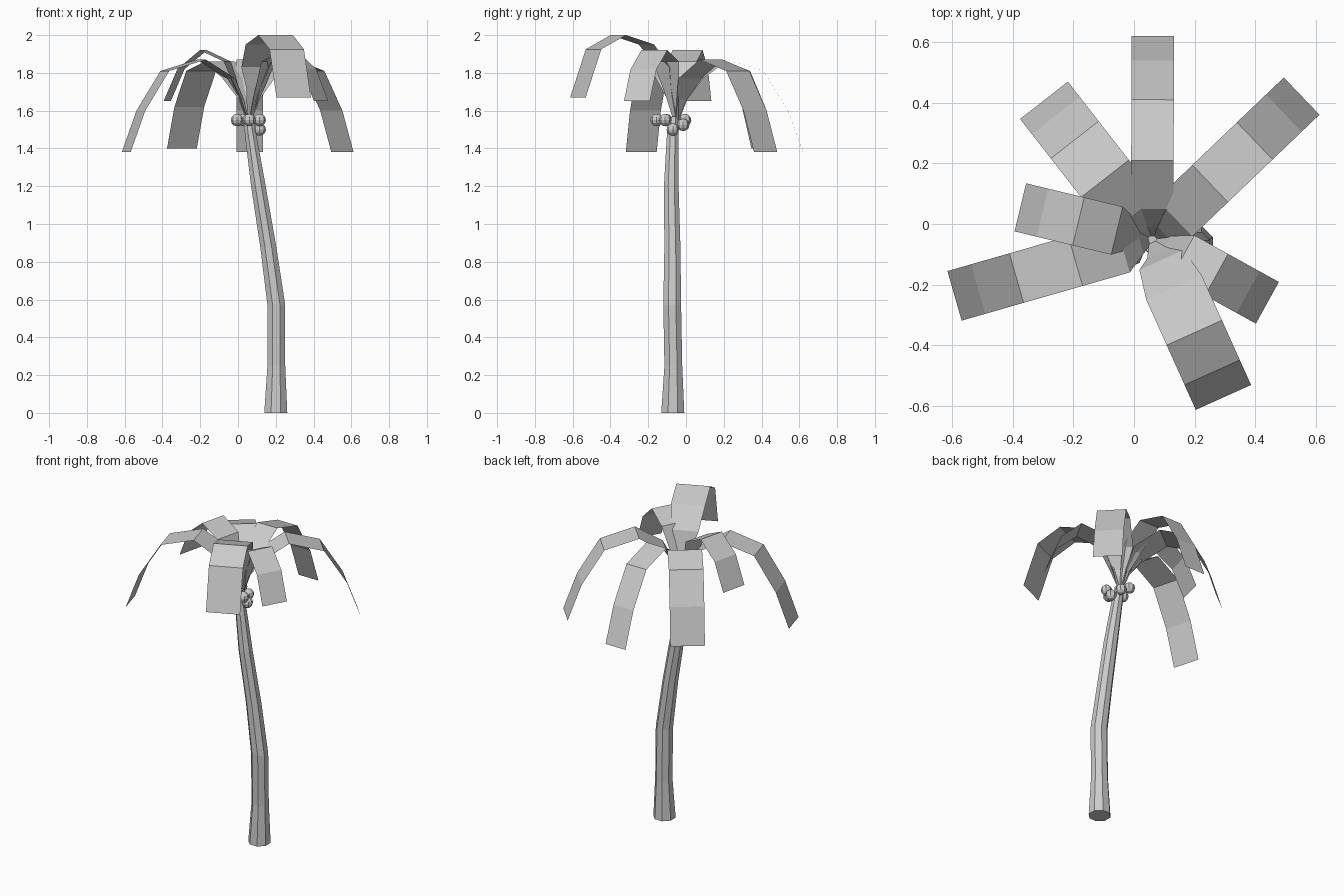
import bpy, bmesh
from math import cos, sin, pi
from mathutils import Vector

if "Cube" in bpy.data.objects:
    bpy.data.objects.remove(bpy.data.objects["Cube"])

CROWN = Vector((0.06, -0.05))


def make_object(name, bm):
    mesh = bpy.data.meshes.new(name)
    bm.to_mesh(mesh)
    bm.free()
    ob = bpy.data.objects.new(name, mesh)
    bpy.context.collection.objects.link(ob)
    return ob


# Trunk: octagonal rings (x, y, z, radius) swept up a leaning path
def trunk(path, sides=8):
    bm = bmesh.new()
    rings = []
    for x, y, z, r in path:
        rings.append([bm.verts.new((x + r * cos(2 * pi * (i + .5) / sides),
                                    y + r * sin(2 * pi * (i + .5) / sides), z))
                      for i in range(sides)])
    for a, b in zip(rings, rings[1:]):
        for i in range(sides):
            j = (i + 1) % sides
            bm.faces.new((a[i], a[j], b[j], b[i]))
    bm.faces.new(rings[0][::-1])
    bm.faces.new(rings[-1])
    make_object("trunk", bm)


trunk([(0.2, -0.07, 0, 0.066), (0.203, -0.067, 0.25, 0.051),
       (0.203, -0.073, 0.57, 0.051), (0.16, -0.072, 0.88, 0.046),
       (0.108, -0.078, 1.2, 0.042), (0.063, -0.07, 1.5, 0.032),
       (0.055, -0.065, 1.57, 0.028)])


# Fronds: thin sheets following a (distance, height, width factor) profile
LONG = [(0.0, 1.53, .12), (0.04, 1.66, .45), (0.10, 1.77, 1), (0.26, 1.87, 1),
        (0.46, 1.81, 1), (0.59, 1.60, 1), (0.67, 1.38, 1)]
BROAD = [(0.0, 1.53, .12), (0.04, 1.66, .4), (0.10, 1.77, 1), (0.25, 1.86, 1),
         (0.41, 1.81, 1), (0.51, 1.62, 1), (0.573, 1.40, 1)]
SHORT = [(0.0, 1.53, .15), (0.05, 1.68, .5), (0.118, 1.86, 1),
         (0.247, 1.92, 1), (0.368, 1.82, 1), (0.442, 1.65, 1)]
HIGH = [(0.0, 1.53, .12), (0.05, 1.72, .4), (0.075, 1.83, .8), (0.174, 1.95, 1),
        (0.337, 2.0, 1), (0.48, 1.925, 1), (0.57, 1.67, 1)]


def frond(name, tip, width, profile):
    bm = bmesh.new()
    d = (Vector(tip) - CROWN)
    scale = d.length / profile[-1][0]
    d.normalize()
    side = Vector((-d.y, d.x))
    prev = None
    for r, z, w in profile:
        c = CROWN + d * r * scale
        pair = [bm.verts.new((*(c + side * s * w * width / 2), z)) for s in (1, -1)]
        if prev:
            bm.faces.new((prev[0], prev[1], pair[1], pair[0]))
        prev = pair
    make_object(name, bm)


frond("frond_back", (0.062, 0.62), 0.14, LONG)
frond("frond_back_right", (0.553, 0.422), 0.17, LONG)
frond("frond_left", (-0.592, -0.237), 0.17, LONG)
frond("frond_back_left", (-0.297, 0.408), 0.2, BROAD)
frond("frond_left_short", (-0.375, 0.055), 0.163, SHORT)
frond("frond_right_short", (0.44, -0.26), 0.157, SHORT)
frond("frond_front", (0.295, -0.572), 0.2, HIGH)

# Coconuts clustered under the crown
for i, pos in enumerate([(-0.005, -0.105, 1.55), (0.06, -0.155, 1.55),
                         (0.115, -0.11, 1.55), (0.115, -0.07, 1.5),
                         (0.085, -0.015, 1.525), (0.03, -0.005, 1.55)]):
    bm = bmesh.new()
    bmesh.ops.create_uvsphere(bm, u_segments=8, v_segments=6, radius=0.033)
    make_object(f"coconut_{i + 1}", bm).location = pos
